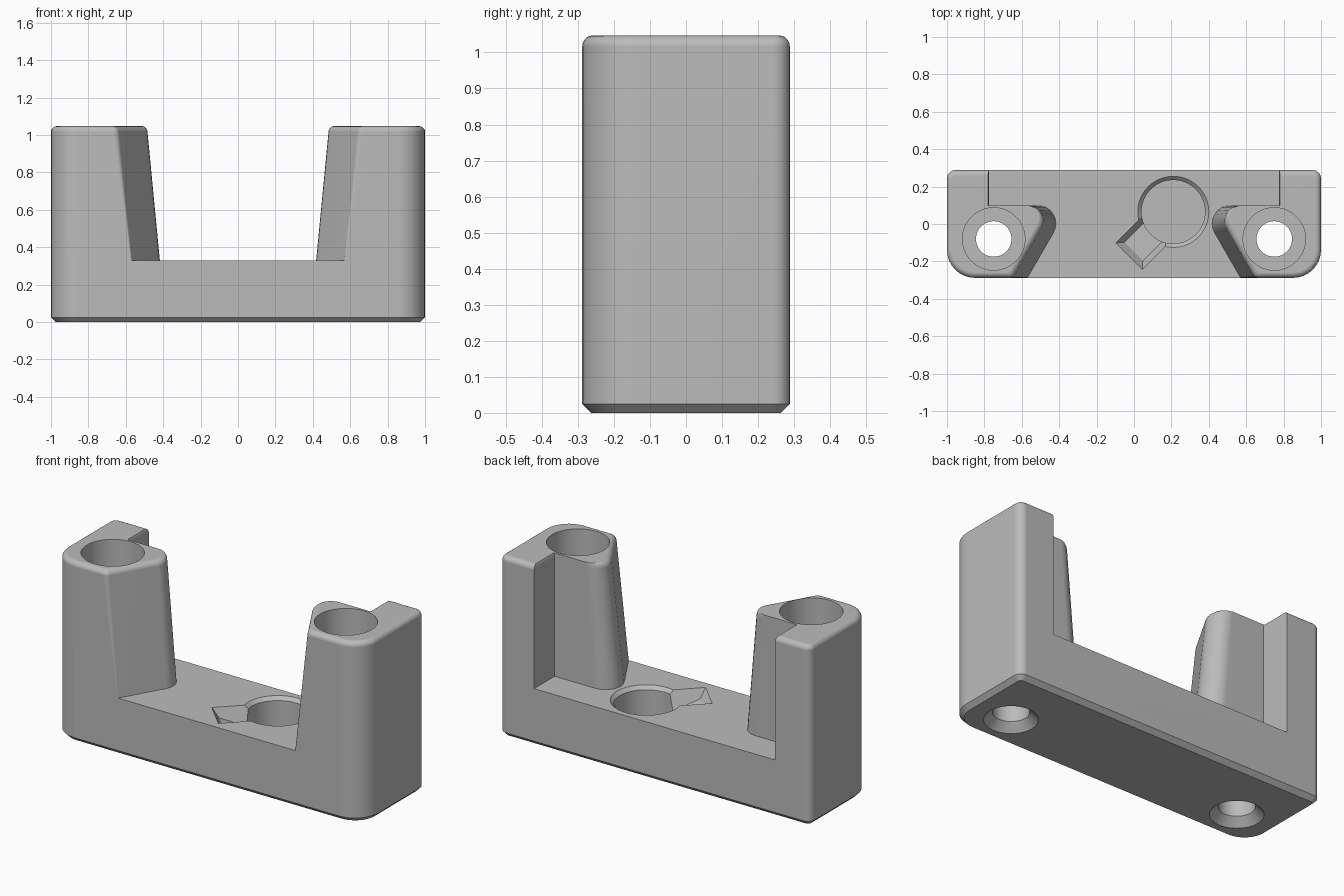
import bpy, bmesh, math
from mathutils import Vector

cube = bpy.data.objects.get("Cube")
if cube:
    bpy.data.objects.remove(cube, do_unlink=True)

grey = bpy.data.materials.new("plain grey")
grey.use_nodes = True
colour = (0.5, 0.5, 0.5, 1)
grey.diffuse_color = colour
grey.node_tree.nodes["Principled BSDF"].inputs["Base Color"].default_value = colour

HALF_Y, FLOOR, TOP = 0.288, 0.33, 1.047
EDGE = 0.03      # rounding of the top rim
NOTCH_Y, NOTCH_X = 0.10, 0.775


def loft(name, rings):
    """Closed solid through rings of equal point count."""
    bm = bmesh.new()
    rows = [[bm.verts.new(p) for p in ring] for ring in rings]
    n = len(rows[0])
    for a, b in zip(rows, rows[1:]):
        for i in range(n):
            bm.faces.new((a[i], a[(i + 1) % n], b[(i + 1) % n], b[i]))
    bm.faces.new(rows[0][::-1])
    bm.faces.new(rows[-1])
    bmesh.ops.recalc_face_normals(bm, faces=bm.faces)
    mesh = bpy.data.meshes.new(name)
    bm.to_mesh(mesh)
    bm.free()
    mesh.materials.append(grey)
    obj = bpy.data.objects.new(name, mesh)
    bpy.context.collection.objects.link(obj)
    return obj


def rounded(corners, z, steps=8):
    """Ring of polygon corners (x, y, radius) with filleted corners."""
    pts = []
    for i, (x, y, r) in enumerate(corners):
        p = Vector((x, y))
        a = (Vector(corners[i - 1][:2]) - p).normalized()
        b = (Vector(corners[(i + 1) % len(corners)][:2]) - p).normalized()
        if r <= 0:
            pts.append((x, y, z))
            continue
        half = a.angle(b) / 2
        centre = p + (a + b).normalized() * (r / math.sin(half))
        start = p + a * (r / math.tan(half)) - centre
        end = p + b * (r / math.tan(half)) - centre
        sweep = math.pi - 2 * half
        for k in range(steps + 1):
            t = k / steps
            q = centre + (start * math.sin((1 - t) * sweep) + end * math.sin(t * sweep)) / math.sin(sweep)
            pts.append((q.x, q.y, z))
    return pts


def circle(x, y, r, z, n=64):
    return [(x + r * math.cos(math.tau * i / n), y + r * math.sin(math.tau * i / n), z)
            for i in range(n)]


def plate_ring(inset, z):
    x, y = 1 - inset, HALF_Y - inset
    front, back = 0.15 - inset, 0.045 - inset
    return rounded([(-x, -y, front), (x, -y, front), (x, y, back), (-x, y, back)], z)


def post_ring(side, inset, z):
    """Post footprint: outer arm, notch and a slanted, drafted inner face."""
    t = (z - FLOOR) / (TOP - FLOOR)
    x, y = 1 - inset, HALF_Y - inset
    foot = 0.57 + 0.08 * t
    tip = foot - 0.577 * (HALF_Y + NOTCH_Y) + 1.155 * inset
    corners = [(x, -y, 0.15 - inset), (x, y, 0.045 - inset),
               (NOTCH_X + inset * 0.3, y, 0.0),
               (NOTCH_X + inset * 0.3, NOTCH_Y, 0.0),
               (tip, NOTCH_Y, 0.098 - 0.015 * t - inset * 0.5),
               (foot + 0.577 * inset, -y, 0.005 + 0.03 * t)]
    return rounded([(side * a, b, r) for a, b, r in corners], z)


def combine(target, tool, operation):
    mod = target.modifiers.new(operation, 'BOOLEAN')
    mod.operation, mod.solver, mod.object = operation, 'EXACT', tool
    bpy.context.view_layer.objects.active = target
    bpy.ops.object.modifier_apply(modifier=mod.name)
    bpy.data.objects.remove(tool, do_unlink=True)


# Base plate with chamfered underside
body = loft("bracket_body", [plate_ring(0.025, 0), plate_ring(0, 0.025), plate_ring(0, FLOOR)])

# Upright posts with rounded rims, and their stepped screw holes
for side in (-1, 1):
    rings = [post_ring(side, 0, FLOOR)]
    for k in range(6):
        a = k / 5 * math.pi / 2
        rings.append(post_ring(side, EDGE * (1 - math.cos(a)), TOP - EDGE + EDGE * math.sin(a)))
    combine(body, loft("post", rings), 'UNION')
for side in (-1, 1):
    steps = [(0.15, -0.01), (0.095, 0.045), (0.095, 0.3), (0.167, 0.3), (0.167, 1.2)]
    hole = loft("screw_hole", [circle(side * 0.75, -0.08, r, z) for r, z in steps])
    combine(body, hole, 'DIFFERENCE')

# Round pocket with chamfered rim
PX, PY = 0.21, 0.065
steps = [(0.17, 0.1), (0.17, FLOOR - 0.02), (0.19, FLOOR), (0.2, FLOOR + 0.01)]
combine(body, loft("pocket", [circle(PX, PY, r, z) for r, z in steps]), 'DIFFERENCE')


# Diagonal finger slot ramping down into the pocket
def slot_ring(end, half, z_near, z_far):
    d = math.sqrt(0.5)
    local = [(0.1, -half, z_near), (end, -half, z_far), (end, half, z_far), (0.1, half, z_near)]
    return [(PX + d * (v - u), PY - d * (u + v), z) for u, v, z in local]


slot = loft("slot", [slot_ring(0.30, 0.07, 0.2, 0.28), slot_ring(0.335, 0.1, FLOOR, FLOOR),
                     slot_ring(0.335, 0.1, 0.4, 0.4)])
combine(body, slot, 'DIFFERENCE')

# Smooth fillets, sharp edges
bpy.ops.object.select_all(action='DESELECT')
body.select_set(True)
bpy.context.view_layer.objects.active = body
bpy.ops.object.shade_smooth_by_angle(angle=math.radians(30))
weighted = body.modifiers.new("weighted_normals", 'WEIGHTED_NORMAL')
weighted.keep_sharp = True
